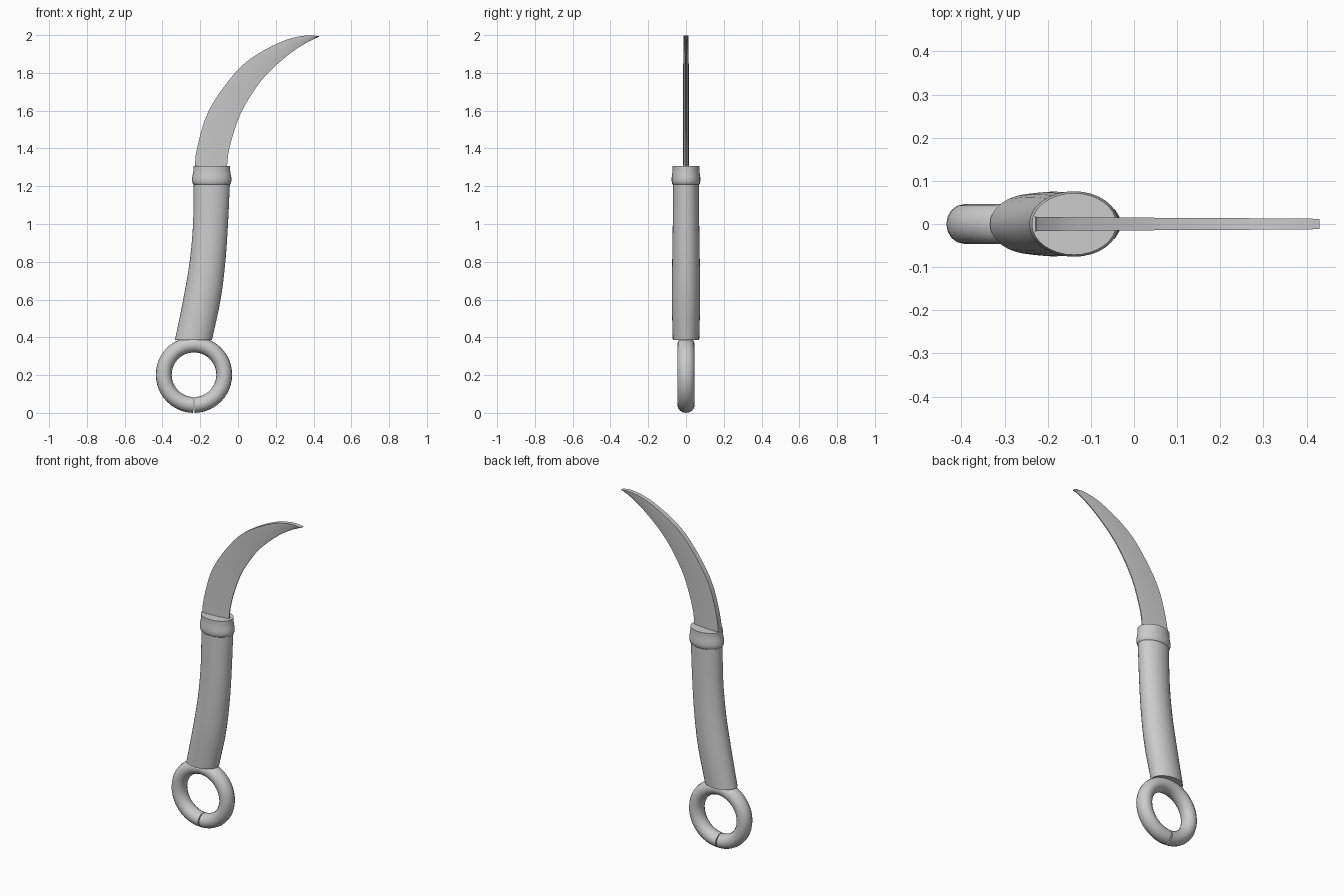
import bpy, bmesh, math
from mathutils import Vector

cube = bpy.data.objects.get("Cube")
if cube:
    bpy.data.objects.remove(cube, do_unlink=True)

steel = bpy.data.materials.new("plain grey")
steel.use_nodes = True
GREY = (0.6, 0.6, 0.6, 1)
steel.diffuse_color = GREY
steel.node_tree.nodes["Principled BSDF"].inputs["Base Color"].default_value = GREY


def smooth_path(points, steps):
    """Catmull-Rom curve through the points."""
    pts = [Vector(p) for p in points]
    pts = [2 * pts[0] - pts[1]] + pts + [2 * pts[-1] - pts[-2]]
    out = []
    for a, b, c, d in zip(pts, pts[1:], pts[2:], pts[3:]):
        for i in range(steps):
            t = i / steps
            out.append((2 * b + (c - a) * t + (2 * a - 5 * b + 4 * c - d) * t * t
                        + (3 * b - a - 3 * c + d) * t ** 3) / 2)
    return out + [pts[-2]]


def loft(name, sections, angle):
    """Skin a row of closed cross-sections and cap both ends."""
    bm = bmesh.new()
    rings = [[bm.verts.new(p) for p in s] for s in sections]
    n = len(rings[0])
    for a, b in zip(rings, rings[1:]):
        for i in range(n):
            j = (i + 1) % n
            bm.faces.new((a[i], a[j], b[j], b[i]))
    bm.faces.new(rings[0][::-1])
    bm.faces.new(rings[-1])
    bmesh.ops.remove_doubles(bm, verts=bm.verts, dist=0.0002)
    bmesh.ops.recalc_face_normals(bm, faces=bm.faces)
    mesh = bpy.data.meshes.new(name)
    bm.to_mesh(mesh)
    bm.free()
    mesh.materials.append(steel)
    obj = bpy.data.objects.new(name, mesh)
    bpy.context.collection.objects.link(obj)
    bpy.ops.object.select_all(action='DESELECT')
    obj.select_set(True)
    bpy.context.view_layer.objects.active = obj
    bpy.ops.object.shade_smooth_by_angle(angle=math.radians(angle))
    return obj


def ellipse(x0, x1, depth, z, sides=32):
    cx, rx = (x0 + x1) / 2, (x1 - x0) / 2
    turns = [math.tau * i / sides for i in range(sides)]
    return [(cx + rx * math.cos(t), depth * math.sin(t), z) for t in turns]


# Finger ring, split by a fine gap at the bottom
RING_X, RING_Z, MAJOR, MINOR, GAP = -0.233, 0.202, 0.16, 0.042, 0.02
ring = []
for k in range(49):
    a = -math.pi / 2 + GAP + (math.tau - 2 * GAP) * k / 48
    section = []
    for i in range(16):
        t = math.tau * i / 16
        r = MAJOR + MINOR * math.cos(t)
        section.append((RING_X + r * math.cos(a), 0.046 * math.sin(t),
                        RING_Z + r * math.sin(a)))
    ring.append(section)
loft("finger_ring", ring, 40)

# Curved oval grip: left edge and right edge, with depth, up the height
left = smooth_path([(-0.334, 0.07, 0.385), (-0.29, 0.075, 0.6), (-0.256, 0.073, 0.8),
                    (-0.238, 0.07, 1.0), (-0.234, 0.068, 1.24)], 5)
right = smooth_path([(-0.138, 0, 0.385), (-0.092, 0, 0.6), (-0.067, 0, 0.8),
                     (-0.053, 0, 1.0), (-0.042, 0, 1.24)], 5)
loft("grip", [ellipse(l.x, r.x, l.y, l.z) for l, r in zip(left, right)], 40)

# Collar with a rounded lower bead
collar = [(0.092, 1.207), (0.1, 1.213), (0.104, 1.228), (0.104, 1.245),
          (0.1, 1.265), (0.097, 1.285), (0.098, 1.308)]
loft("collar", [ellipse(-0.139 - w, -0.139 + w, w * 0.73, z) for w, z in collar], 50)

# Hooked blade: thick spine outside, thin cutting edge inside
spine = smooth_path([(-0.23, 1.28), (-0.217, 1.4), (-0.155, 1.6), (-0.016, 1.8),
                     (0.105, 1.9), (0.25, 1.973), (0.36, 1.998), (0.43, 1.994)], 4)
edge = smooth_path([(-0.06, 1.28), (-0.046, 1.4), (0.012, 1.58), (0.1, 1.728),
                    (0.18, 1.82), (0.28, 1.906), (0.36, 1.958), (0.43, 1.992)], 4)
blade = []
for k, (s, e) in enumerate(zip(spine, edge)):
    half = 0.017 - 0.005 * k / (len(spine) - 1)
    m = s.lerp(e, 0.5)
    thin = 0.003
    blade.append([(s.x, -half, s.y), (m.x, -half * 0.85, m.y), (e.x, -thin, e.y),
                  (e.x, thin, e.y), (m.x, half * 0.85, m.y), (s.x, half, s.y)])
loft("blade", blade, 30)
